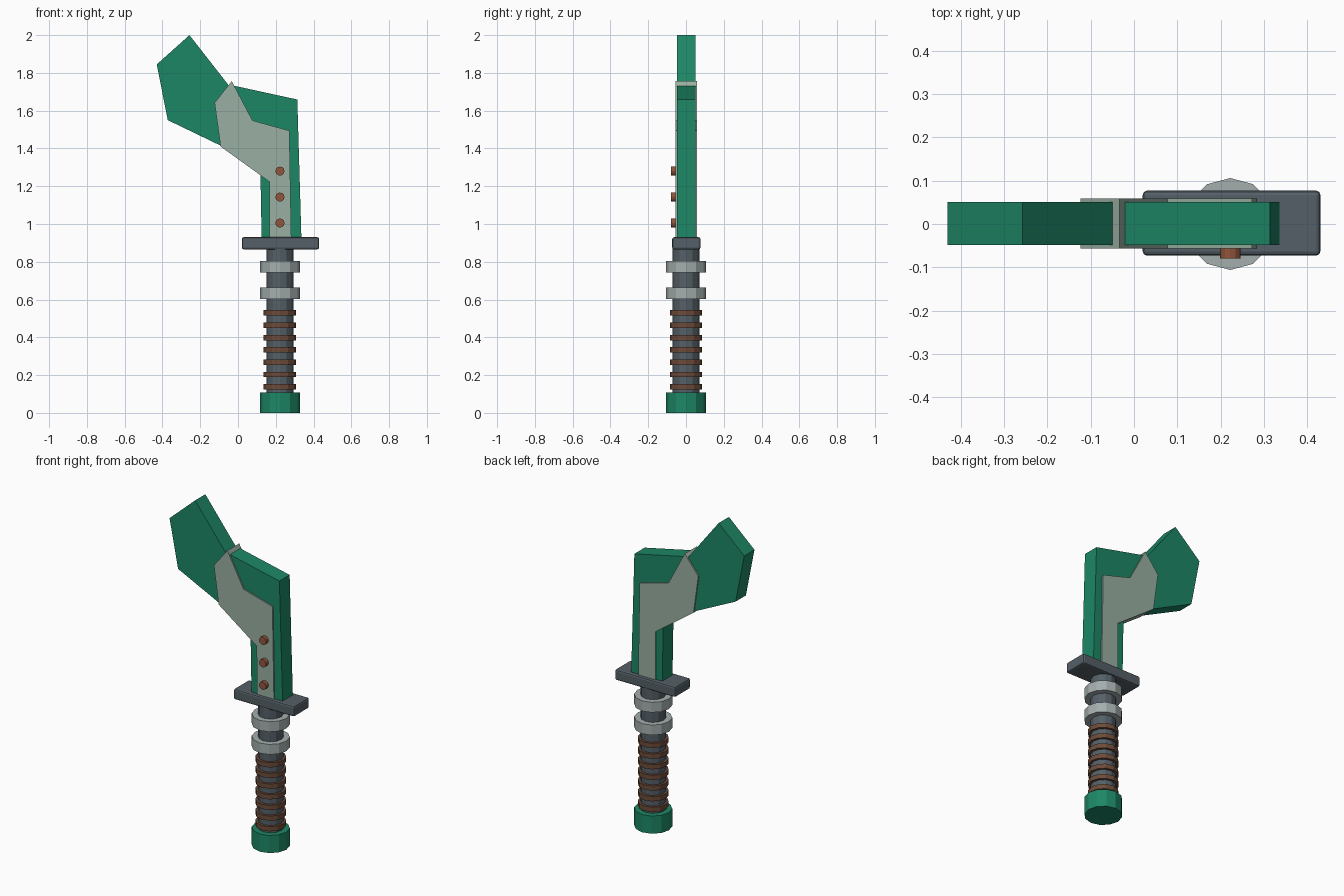
import bpy, bmesh, math
from mathutils import Matrix

if "Cube" in bpy.data.objects:
    bpy.data.objects.remove(bpy.data.objects["Cube"])

AXIS_X = 0.222  # centre line of grip


def material(name, rgb):
    m = bpy.data.materials.new(name)
    m.diffuse_color = (*rgb, 1)
    m.use_nodes = True
    m.node_tree.nodes["Principled BSDF"].inputs["Base Color"].default_value = m.diffuse_color
    return m


GREEN = material("green", (0.012, 0.24, 0.13))
PALE = material("pale_green_metal", (0.32, 0.43, 0.36))
STEEL = material("dark_steel", (0.09, 0.115, 0.135))
SILVER = material("silver", (0.37, 0.42, 0.42))
LEATHER = material("leather", (0.15, 0.07, 0.04))
COPPER = material("copper", (0.28, 0.09, 0.045))


def finish(name, bm, mat):
    bmesh.ops.recalc_face_normals(bm, faces=bm.faces)
    mesh = bpy.data.meshes.new(name)
    bm.to_mesh(mesh)
    bm.free()
    mesh.materials.append(mat)
    ob = bpy.data.objects.new(name, mesh)
    bpy.context.collection.objects.link(ob)
    return ob


def plate(name, outline, y0, y1, mat):
    """Front-view outline (x, z) given thickness from y0 to y1."""
    bm = bmesh.new()
    face = bm.faces.new([bm.verts.new((x, y0, z)) for x, z in outline])
    ext = bmesh.ops.extrude_face_region(bm, geom=[face])["geom"]
    bmesh.ops.translate(bm, vec=(0, y1 - y0, 0),
                        verts=[v for v in ext if isinstance(v, bmesh.types.BMVert)])
    return finish(name, bm, mat)


def cylinder(name, radius, length, centre, mat, along_y=False):
    bm = bmesh.new()
    rot = Matrix.Rotation(math.pi / 2, 4, 'X') if along_y else Matrix()
    bmesh.ops.create_cone(bm, cap_ends=True, segments=12, radius1=radius, radius2=radius,
                          depth=length, matrix=Matrix.Translation(centre) @ rot)
    return finish(name, bm, mat)


# Bent blade and the slightly thicker reinforcing plate through it
plate("blade", [(-0.43, 1.845), (-0.257, 2.0), (-0.032, 1.712), (-0.03, 1.734), (0.314, 1.659),
                (0.337, 0.88), (0.126, 0.88), (0.119, 1.258), (-0.092, 1.415), (-0.372, 1.55)],
      -0.048, 0.051, GREEN)
plate("blade_plate", [(-0.033, 1.756), (0.077, 1.548), (0.272, 1.494), (0.283, 0.88),
                      (0.167, 0.88), (0.166, 1.224), (-0.092, 1.41), (-0.124, 1.642)],
      -0.056, 0.059, PALE)

# Rivets on the front only
for i in range(3):
    cylinder(f"rivet_{i + 1}", 0.024, 0.025, (AXIS_X, -0.067, 1.005 + i * 0.1375), COPPER, True)

# Guard with bevelled edges
bm = bmesh.new()
bmesh.ops.create_cube(bm, size=1, matrix=Matrix.Translation((0.225, 0.002, 0.898))
                      @ Matrix.Diagonal((0.41, 0.15, 0.064, 1)))
bmesh.ops.bevel(bm, geom=bm.edges[:], offset=0.01, segments=2, profile=0.5, affect='EDGES')
finish("guard", bm, STEEL)

# Grip, collars, wrapping and pommel
cylinder("grip", 0.071, 0.80, (AXIS_X, 0, 0.48), STEEL)
for i, z in enumerate((0.634, 0.773)):
    cylinder(f"collar_{i + 1}", 0.106, 0.062, (AXIS_X, 0, z), SILVER)
for i in range(7):
    cylinder(f"grip_wrap_{i + 1}", 0.086, 0.029, (AXIS_X, 0, 0.138 + i * 0.0652), LEATHER)
cylinder("pommel", 0.106, 0.108, (AXIS_X, 0, 0.054), GREEN)
